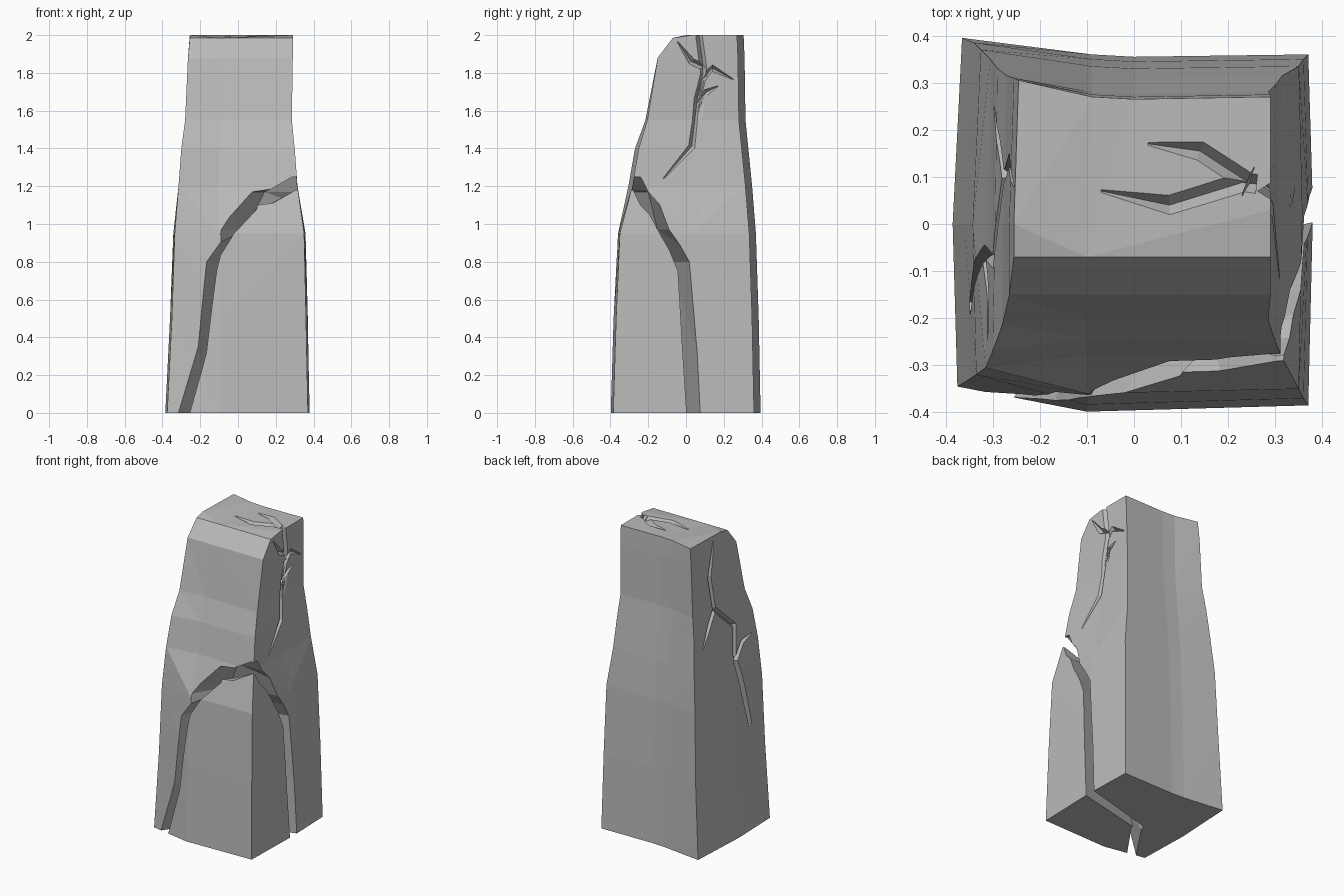
import bpy, bmesh
from mathutils import Vector
from mathutils.bvhtree import BVHTree

if "Cube" in bpy.data.objects:
    bpy.data.objects.remove(bpy.data.objects["Cube"], do_unlink=True)

stone = bpy.data.materials.new("grey stone")
stone.use_nodes = True
GREY = (0.5, 0.5, 0.5, 1)
stone.diffuse_color = GREY
stone.node_tree.nodes["Principled BSDF"].inputs["Base Color"].default_value = GREY


def loft(name, rings):
    """Closed solid through rings with equal point counts."""
    bm = bmesh.new()
    loops = [[bm.verts.new(p) for p in ring] for ring in rings]
    n = len(loops[0])
    for a, b in zip(loops, loops[1:]):
        for i in range(n):
            j = (i + 1) % n
            bm.faces.new((a[i], a[j], b[j], b[i]))
    bm.faces.new(loops[0][::-1])
    bm.faces.new(loops[-1])
    bmesh.ops.triangulate(bm, faces=bm.faces[:])
    bmesh.ops.recalc_face_normals(bm, faces=bm.faces[:])
    mesh = bpy.data.meshes.new(name)
    bm.to_mesh(mesh)
    bm.free()
    mesh.materials.append(stone)
    obj = bpy.data.objects.new(name, mesh)
    bpy.context.collection.objects.link(obj)
    return obj


def cut(obj, cutter, operation="DIFFERENCE"):
    """Apply a boolean and discard the cutter."""
    mod = obj.modifiers.new("cut", "BOOLEAN")
    mod.operation, mod.solver, mod.object = operation, "EXACT", cutter
    bpy.context.view_layer.objects.active = obj
    bpy.ops.object.modifier_apply(modifier=mod.name)
    bpy.data.objects.remove(cutter, do_unlink=True)


# Tapered block: per level the front, right, back and left outline points
def level(z, left, right, front, back, bow, front_z=None):
    fz = z if front_z is None else front_z
    return [(left, front + bow, fz), (-0.1, front - bow / 3, fz),
            (right, front, fz), (right + bow / 4, 0.03, z),
            (right, back, z), (0, back - 0.005, z), (-0.09, back, z),
            (left + 0.01, back + 0.035, z), (left - bow / 4, 0, z)]


levels = [
    level(0, -0.375, 0.37, -0.385, 0.36, 0.04),
    level(0.5, -0.35, 0.36, -0.37, 0.35, 0.04),
    level(0.95, -0.335, 0.35, -0.35, 0.335, 0.03),
    level(1.2, -0.315, 0.315, -0.285, 0.315, -0.02),
    level(1.4, -0.3, 0.3, -0.25, 0.295, -0.02),
    level(1.55, -0.28, 0.285, -0.205, 0.28, -0.01),
    level(1.88, -0.265, 0.29, -0.15, 0.275, 0),
    level(2, -0.255, 0.29, -0.07, 0.27, 0, 1.985),
]
body = loft("stone_pillar", levels)
chunk = loft("broken_corner", levels)


# Bent wedge that splits off the front corner
def wedge(name, sections):
    rings = []
    for z, front_x, right_y, bx, by in sections:
        kf = (-0.7 - by) / (-0.34 - by)
        kr = (0.7 - bx) / (0.35 - bx)
        rings.append([(bx, by, z), (bx + (front_x - bx) * kf, -0.7, z),
                      (0.7, -0.7, z), (0.7, by + (right_y - by) * kr, z)])
    return loft(name, rings)


cut(chunk, wedge("chunk_wedge", [
    (-0.05, -0.25, 0, -0.08, -0.1), (0.75, -0.1, -0.045, 0, -0.13),
    (0.95, -0.01, -0.14, 0.08, -0.19), (1.1, 0.08, -0.24, 0.16, -0.25),
    (1.18, 0.31, -0.29, 0.305, -0.28)]), "INTERSECT")
cut(body, wedge("body_wedge", [
    (-0.05, -0.32, 0.07, -0.13, -0.06), (0.8, -0.16, 0.015, -0.06, -0.08),
    (0.97, -0.08, -0.09, 0.04, -0.15), (1.17, 0.04, -0.2, 0.14, -0.2),
    (1.25, 0.295, -0.25, 0.285, -0.24)]))

# Fine V-shaped surface cracks, each listed from its thin tip to its root
SIDES = {
    "right": (Vector((1, 0, 0)), lambda a, b: Vector((0, a, b))),
    "left": (Vector((-1, 0, 0)), lambda a, b: Vector((0, a, b))),
    "top": (Vector((0, 0, 1)), lambda a, b: Vector((a, b, 0))),
}
cracks = [
    ("right", 0.017, [(-0.12, 1.24), (0.03, 1.41), (0.06, 1.66), (0.095, 1.8), (0.07, 1.99), (0.07, 2.06)]),
    ("right", 0.015, [(0.17, 1.73), (0.11, 1.7), (0.06, 1.64)]),
    ("right", 0.017, [(0.25, 1.765), (0.14, 1.825), (0.09, 1.77)]),
    ("right", 0.017, [(-0.045, 1.965), (0.03, 1.86), (0.095, 1.83)]),
    ("top", 0.02, [(0.03, 0.17), (0.14, 0.155), (0.24, 0.09), (0.34, 0.07)]),
    ("top", 0.02, [(-0.07, 0.07), (0.075, 0.04), (0.23, 0.088), (0.26, 0.085)]),
    ("left", 0.016, [(0.08, 1.97), (0.135, 1.75), (0.1, 1.53), (-0.08, 1.36), (-0.06, 1.15), (-0.18, 0.67)]),
    ("left", 0.016, [(0.25, 1.32), (0.17, 1.44), (0.1, 1.53)]),
    ("left", 0.016, [(-0.245, 1.25), (-0.15, 1.23), (-0.06, 1.13)]),
]
surface = BVHTree.FromObject(body, bpy.context.evaluated_depsgraph_get())
for side, width, path in cracks:
    normal, place = SIDES[side]
    points = []
    for a, b in path:
        hit = surface.ray_cast(place(a, b) + normal * 3, -normal)[0]
        if hit is None:
            hit = place(a, b) + normal * points[-1].dot(normal)
        points.append(hit)
    rings = []
    for i, p in enumerate(points):
        along = points[min(i + 1, len(points) - 1)] - points[max(i - 1, 0)]
        across = along.cross(normal).normalized()
        size = width * (0.15 if i == 0 else 1)
        lift = normal * size * 1.2
        rings.append([p + across * size * 1.8 + lift,
                      p - across * size * 1.8 + lift, p - normal * size * 1.6])
    cut(body, loft("crack_cutter", rings))
